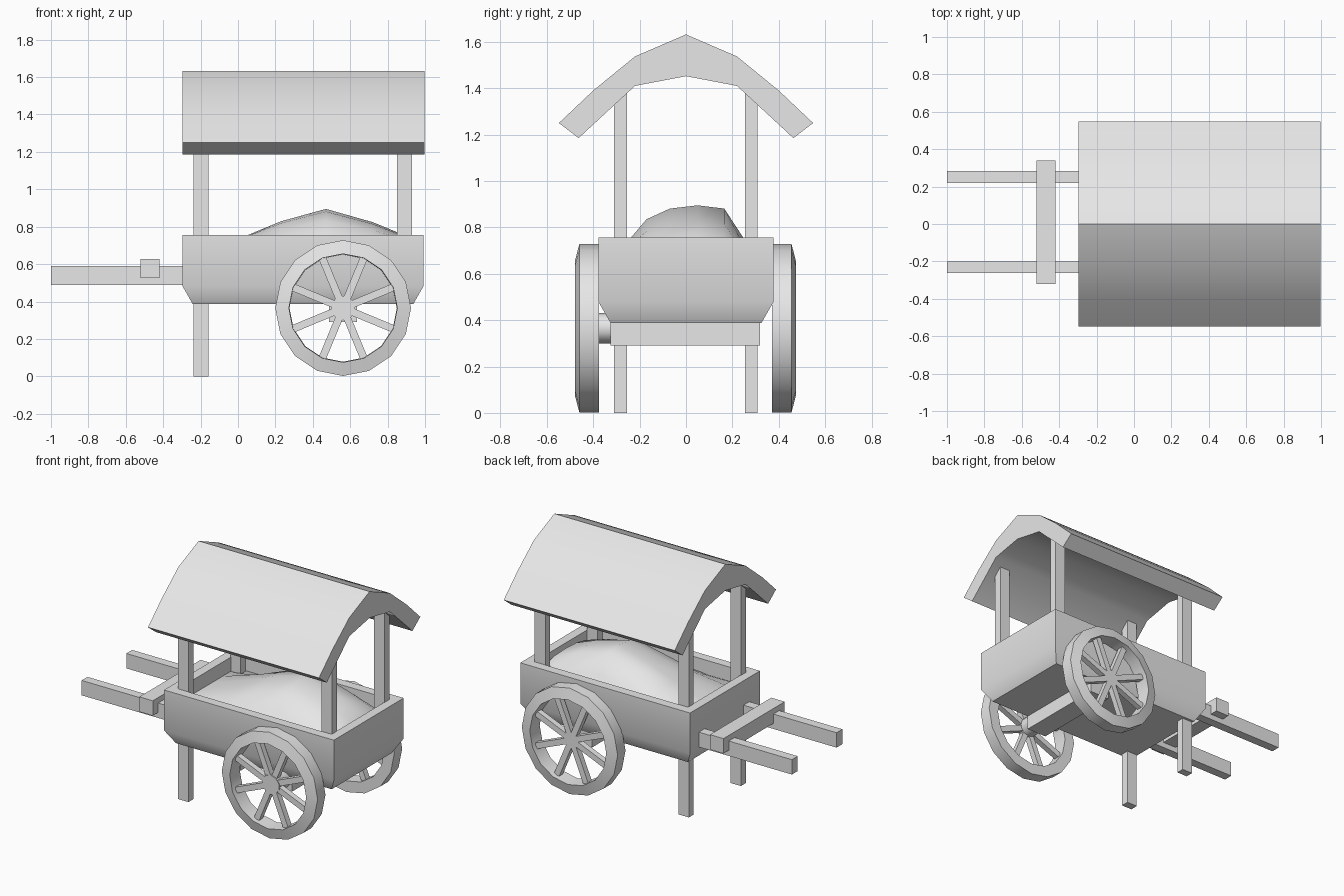
import bpy, bmesh, math
from mathutils import Matrix, Vector

cube = bpy.data.objects.get("Cube")
if cube:
    bpy.data.objects.remove(cube, do_unlink=True)

GREY = (0.8, 0.8, 0.8, 1)
mat = bpy.data.materials.new("plain grey")
mat.use_nodes = True
mat.diffuse_color = GREY
mat.node_tree.nodes["Principled BSDF"].inputs["Base Color"].default_value = GREY


def finish(name, bm, smooth=None):
    bmesh.ops.recalc_face_normals(bm, faces=bm.faces)
    mesh = bpy.data.meshes.new(name)
    bm.to_mesh(mesh)
    bm.free()
    mesh.materials.append(mat)
    ob = bpy.data.objects.new(name, mesh)
    bpy.context.collection.objects.link(ob)
    if smooth:
        bpy.ops.object.select_all(action='DESELECT')
        ob.select_set(True)
        bpy.context.view_layer.objects.active = ob
        bpy.ops.object.shade_smooth_by_angle(angle=math.radians(smooth))
    return ob


def add_box(bm, x, y, z, turn=Matrix()):
    centre = Vector([(a + b) / 2 for a, b in (x, y, z)])
    size = [b - a for a, b in (x, y, z)]
    bmesh.ops.create_cube(bm, size=1, matrix=turn @ Matrix.Translation(centre)
                          @ Matrix.Diagonal((*size, 1)))


def box(name, x, y, z):
    bm = bmesh.new()
    add_box(bm, x, y, z)
    return finish(name, bm)


def bridge(bm, a, b):
    n = len(a)
    for i in range(n):
        bm.faces.new((a[i], a[(i + 1) % n], b[(i + 1) % n], b[i]))


# Tub: stacked rectangles from the underside up, over the rim and down inside
TUB_X, TUB_Y = 0.3475, 0.0
bm = bmesh.new()
rings = []
for hx, hy, z in ((0.59, 0.325, 0.387), (0.643, 0.378, 0.48), (0.643, 0.378, 0.757),
                  (0.58, 0.315, 0.757), (0.58, 0.315, 0.6)):
    rings.append([bm.verts.new((TUB_X + sx * hx, TUB_Y + sy * hy, z))
                  for sx, sy in ((-1, -1), (1, -1), (1, 1), (-1, 1))])
for a, b in zip(rings, rings[1:]):
    bridge(bm, a, b)
bm.faces.new(rings[0])
bm.faces.new(rings[-1])
finish("tub", bm, 40)

# Heaped load: height is the product of a lengthwise and a crosswise profile
along = ((-0.233, 0), (0.06, 0.42), (0.23, 0.72), (0.47, 1), (0.72, 0.7), (0.88, 0.42), (0.928, 0.2))
across = ((-0.315, 0), (-0.235, 0.42), (-0.17, 0.745), (-0.07, 0.94),
          (0.05, 1), (0.165, 0.94), (0.245, 0.42), (0.315, 0))
bm = bmesh.new()
grid = [[bm.verts.new((x, y, 0.66 + 0.235 * fx * fy)) for y, fy in across] for x, fx in along]
for r, s in zip(grid, grid[1:]):
    for j in range(len(across) - 1):
        bm.faces.new((r[j], s[j], s[j + 1], r[j + 1]))
load = finish("load", bm, 60)

# Roof: arched section swept lengthwise
outer = [(0, 1.632), (0.22, 1.537), (0.4, 1.39), (0.548, 1.25)]
inner = [(0.463, 1.185), (0.22, 1.41), (0, 1.452)]
half = outer + inner
section = half + [(-y, z) for y, z in reversed(half[1:-1])]
bm = bmesh.new()
ends = [[bm.verts.new((x, y, z)) for y, z in section] for x in (-0.298, 0.997)]
bridge(bm, *ends)
# End caps as quad strips, one pair of points at a time
n = len(section)
for e in ends:
    o = [e[0], e[1], e[2], e[3]]
    bm.faces.new((e[0], e[1], e[5], e[6]))
    bm.faces.new((e[1], e[2], e[3], e[4], e[5]))
    bm.faces.new((e[0], e[6], e[7], e[n - 1]))
    bm.faces.new((e[7], e[8], e[9], e[10], e[11]))
finish("roof", bm, 40)

# Posts: the rear pair stands on the ground and doubles as legs
for side, y in (("right", (-0.31, -0.255)), ("left", (0.255, 0.308))):
    box(side + "_leg_post", (-0.237, -0.158), y, (0, 1.385))
    box(side + "_short_post", (0.85, 0.93), y, (0.6, 1.385))

# Handles and crossbar
box("right_handle", (-1, -0.28), (-0.263, -0.2), (0.488, 0.59))
box("left_handle", (-1, -0.28), (0.22, 0.283), (0.488, 0.59))
box("crossbar", (-0.522, -0.42), (-0.322, 0.34), (0.526, 0.628))

# Axle beam and the single hub
AX, AZ = 0.562, 0.365
box("axle_beam", (AX - 0.075, AX + 0.075), (-0.325, 0.32), (0.29, 0.39))
bm = bmesh.new()
bmesh.ops.create_cone(bm, cap_ends=True, segments=10, radius1=0.066, radius2=0.066, depth=0.13,
                      matrix=Matrix.Translation((AX, -0.385, AZ)) @ Matrix.Rotation(math.pi / 2, 4, 'X'))
finish("hub", bm, 40)


# Wheels: rim with bevelled outer face, and eight spokes
def wheel(name, side, inside):
    bm = bmesh.new()
    profile = ((0.287, 0), (0.363, 0), (0.363, 0.085), (0.29, 0.104))
    rings = []
    for r, d in profile:
        rings.append([bm.verts.new((AX + r * math.sin(a), side * (inside + d), AZ + r * math.cos(a)))
                      for a in (math.tau * i / 16 for i in range(16))])
    for a, b in zip(rings, rings[1:] + rings[:1]):
        bridge(bm, a, b)
    mid = side * (inside + 0.05)
    for i in range(8):
        turn = Matrix.Translation((AX, mid, AZ)) @ Matrix.Rotation(math.tau * (i + 0.5) / 8, 4, 'Y')
        add_box(bm, (-0.02, 0.02), (-0.02, 0.02), (0, 0.3), turn)
    finish(name, bm, 30)


wheel("right_wheel", -1, 0.375)
wheel("left_wheel", 1, 0.37)
